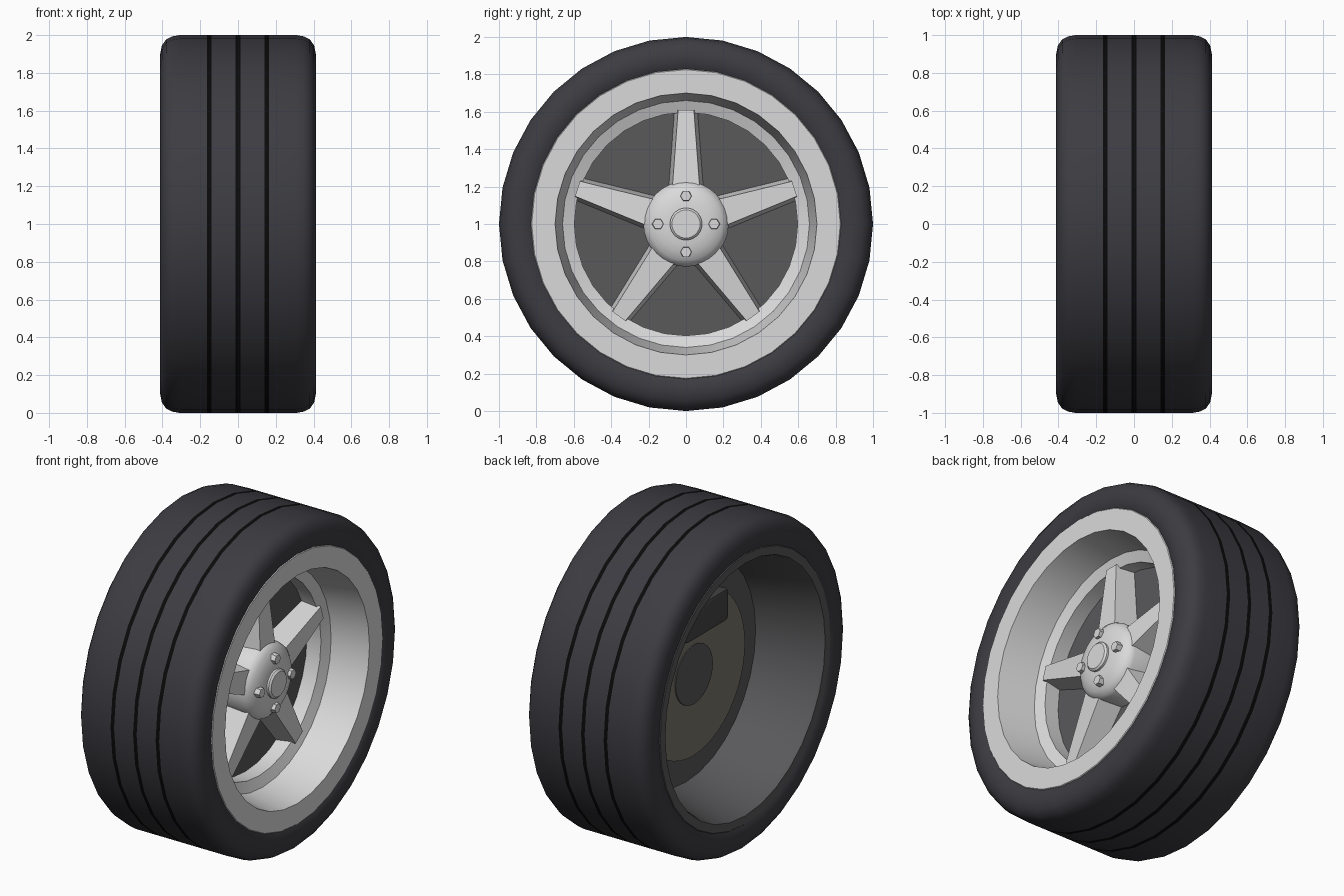
import bpy, bmesh
from math import sin, cos, pi, radians
from mathutils import Matrix, Vector

cube = bpy.data.objects.get("Cube")
if cube:
    bpy.data.objects.remove(cube)

AXLE = Vector((0, 0, 1))


def material(name, r, g, b, rough=0.6):
    m = bpy.data.materials.new(name)
    m.use_nodes = True
    m.diffuse_color = (r, g, b, 1)
    node = m.node_tree.nodes["Principled BSDF"]
    node.inputs["Base Color"].default_value = (r, g, b, 1)
    node.inputs["Roughness"].default_value = rough
    return m


rubber = material("rubber", 0.045, 0.045, 0.054)
black = material("groove black", 0.003, 0.003, 0.003)
silver = material("silver", 0.7, 0.7, 0.7)
dark_grey = material("dark grey", 0.1, 0.1, 0.105)
brake_metal = material("brake metal", 0.19, 0.18, 0.15)
caliper_grey = material("caliper grey", 0.06, 0.06, 0.063)


def finish(name, bm, mats, angle=30):
    bmesh.ops.recalc_face_normals(bm, faces=bm.faces)
    mesh = bpy.data.meshes.new(name)
    bm.to_mesh(mesh)
    bm.free()
    for m in mats:
        mesh.materials.append(m)
    mesh.shade_smooth()
    mesh.set_sharp_from_angle(angle=radians(angle))
    ob = bpy.data.objects.new(name, mesh)
    bpy.context.collection.objects.link(ob)
    return ob


def lathe(name, profile, mats, segments=32, rule=None):
    """Spin a closed (x, radius) profile around the axle."""
    bm = bmesh.new()
    rings = []
    for x, r in profile:
        rings.append([bm.verts.new(AXLE + Vector((x, r * sin(a), r * cos(a))))
                      for a in (2 * pi * i / segments for i in range(segments))])
    for k in range(len(profile)):
        n = (k + 1) % len(profile)
        if profile[k][1] == 0 and profile[n][1] == 0:
            continue
        for i in range(segments):
            j = (i + 1) % segments
            f = bm.faces.new((rings[k][i], rings[k][j], rings[n][j], rings[n][i]))
            if rule:
                f.material_index = rule(f.calc_center_median())
    bmesh.ops.remove_doubles(bm, verts=bm.verts, dist=1e-5)
    return finish(name, bm, mats)


def disc(name, x0, x1, r, mat):
    return lathe(name, [(x0, 0), (x0, r), (x1, r), (x1, 0)], [mat], 48)


# Tyre with three black tread grooves
GROOVES = (0.153, 0, -0.153)
HALF = 0.012
shoulder = [(0.38, 0.8), (0.4, 0.833), (0.41, 0.865), (0.412, 0.9), (0.403, 0.945),
            (0.38, 0.978), (0.35, 0.993), (0.31, 1)]
tread = [(g + s * HALF, 1) for g in GROOVES for s in (1, -1)]
profile = shoulder + tread + [(-x, r) for x, r in reversed(shoulder)]


def groove_rule(c):
    on_tread = (c - AXLE).length > 0.98
    return int(on_tread and any(abs(c.x - g) < HALF / 2 for g in GROOVES))


lathe("tyre", profile, [rubber, black], rule=groove_rule)

# Silver outer rim: flange, tapering barrel and spoke ring
lathe("outer_rim", [(0.37, 0.83), (0.394, 0.832), (0.402, 0.825), (0.402, 0.7),
                    (0.17, 0.66), (0.145, 0.597), (0.04, 0.597), (0.04, 0.7),
                    (0.37, 0.76)], [silver])

# Dark inner rim, open towards the vehicle
lathe("inner_rim", [(-0.37, 0.83), (-0.394, 0.832), (-0.402, 0.825), (-0.402, 0.775),
                    (-0.38, 0.765), (0, 0.675), (0.04, 0.675), (0.04, 0.7),
                    (-0.36, 0.79)], [dark_grey])

# Backing plate, brake disc and axle boss
disc("backing_plate", 0, 0.05, 0.68, dark_grey)
disc("brake_disc", -0.05, 0.01, 0.5, brake_metal)
disc("axle_boss", -0.056, 0, 0.18, dark_grey)

# Brake caliper
bm = bmesh.new()
bmesh.ops.create_cube(bm, size=1, matrix=Matrix.Translation((-0.075, 0, 1.38))
                      @ Matrix.Diagonal((0.15, 0.42, 0.2, 1)))
bmesh.ops.bevel(bm, geom=bm.edges[:], offset=0.025, segments=2, profile=0.5,
                affect='EDGES')
finish("brake_caliper", bm, [caliper_grey])

# Five tapered spokes
for n in range(5):
    turn = Matrix.Translation(AXLE) @ Matrix.Rotation(2 * pi * n / 5, 4, 'X')
    bm = bmesh.new()
    sections = []
    for r, front, wide in ((0.1, 0.21, 0.1), (0.61, 0.165, 0.062)):
        sections.append([bm.verts.new(turn @ Vector((x, y, r))) for x, y in (
            (0.045, -wide), (front, 0.02 - wide), (front, wide - 0.02), (0.045, wide))])
    for i in range(4):
        j = (i + 1) % 4
        bm.faces.new((sections[0][i], sections[0][j], sections[1][j], sections[1][i]))
    for s in sections:
        bm.faces.new(s)
    finish(f"spoke_{n + 1}", bm, [silver])

# Domed hub and centre cap
lathe("hub", [(0.045, 0), (0.045, 0.228), (0.18, 0.228), (0.205, 0.22), (0.228, 0.195),
              (0.245, 0.155), (0.255, 0.11), (0.258, 0)], [silver])
lathe("centre_cap", [(0.24, 0), (0.24, 0.086), (0.268, 0.086), (0.278, 0.075),
                     (0.278, 0)], [silver])

# Four hexagonal wheel bolts
for n in range(4):
    bm = bmesh.new()
    a = pi / 2 * n
    spot = Matrix.Translation(AXLE + Vector((0.245, 0.15 * sin(a), 0.15 * cos(a))))
    bmesh.ops.create_cone(bm, cap_ends=True, segments=6, radius1=0.033, radius2=0.029,
                          depth=0.05, matrix=spot @ Matrix.Rotation(pi / 2, 4, 'Y'))
    finish(f"wheel_bolt_{n + 1}", bm, [silver])
